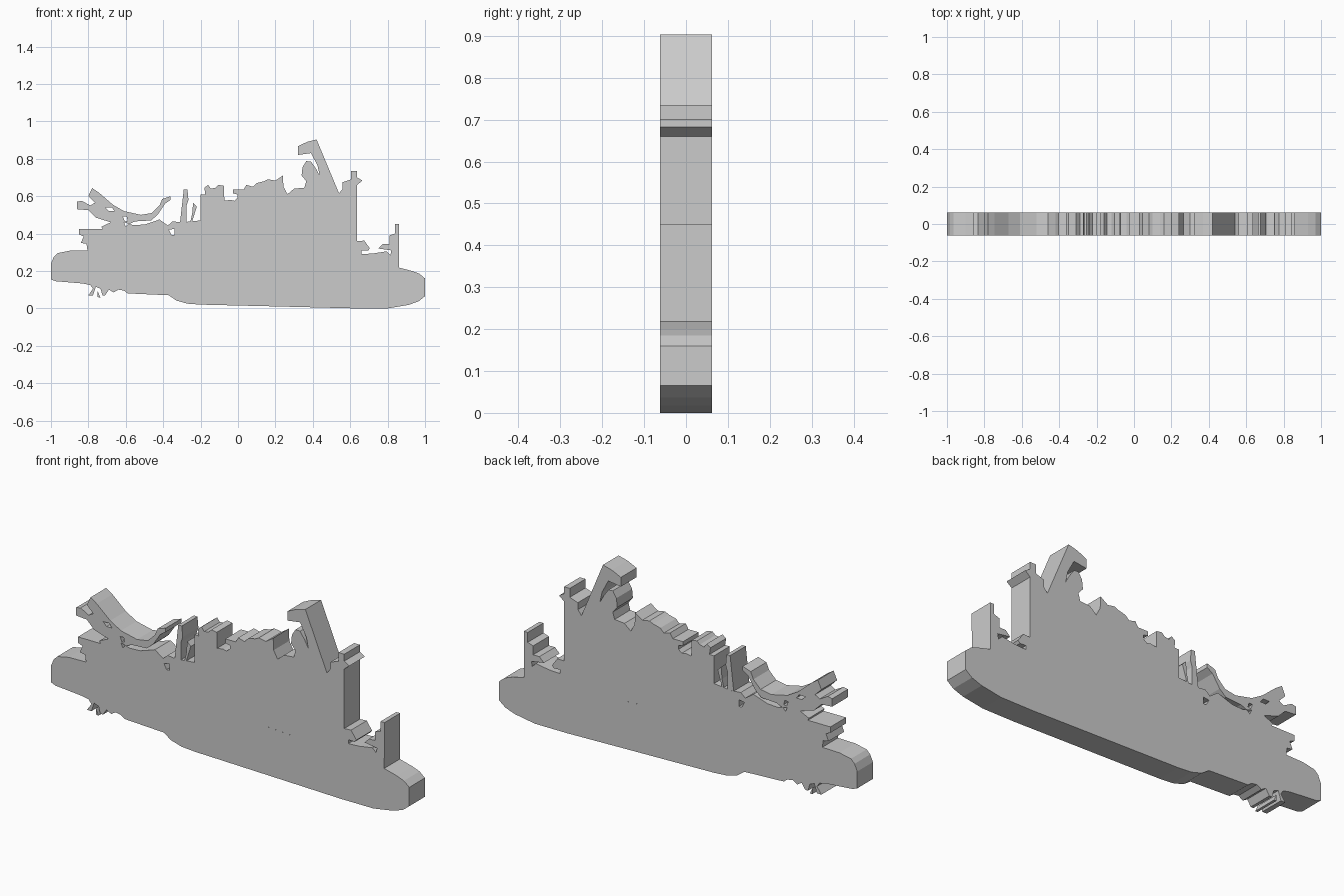
import bpy, bmesh
from mathutils import Vector

HALF = 0.0625  # half thickness of the cut-out


def slab(name, outline, seam=(), holes=()):
    """Flat plate from a side profile. The outline gets edge walls;
    the seam closes the shape where it joins its neighbour, without walls."""
    bm = bmesh.new()
    loops = [(list(outline) + list(seam), len(outline) - 1)]
    loops += [(list(h), len(h)) for h in holes]
    sides = []
    for y in (-HALF, HALF):
        rings, edges = [], []
        for pts, _ in loops:
            vs = [bm.verts.new((x, y, z)) for x, z in pts]
            edges += [bm.edges.new((vs[i - 1], vs[i])) for i in range(len(vs))]
            rings.append(vs)
        bmesh.ops.triangle_fill(bm, edges=edges, use_beauty=True,
                                normal=Vector((0, 1 if y > 0 else -1, 0)))
        sides.append(rings)
    for k, (pts, walls) in enumerate(loops):
        a, b = sides[0][k], sides[1][k]
        for i in range(walls):
            j = (i + 1) % len(pts)
            bm.faces.new((a[i], a[j], b[j], b[i]))
    bmesh.ops.recalc_face_normals(bm, faces=bm.faces)
    mesh = bpy.data.meshes.new(name)
    bm.to_mesh(mesh)
    bm.free()
    obj = bpy.data.objects.new(name, mesh)
    bpy.context.collection.objects.link(obj)
    return obj


# Hull, from the stern deck round the keel to the bow deck
slab("hull", [
    (-.805, .31), (-.9, .308), (-.965, .295), (-.985, .275), (-1, .24), (-1, .155),
    (-.975, .145), (-.83, .133), (-.79, .125), (-.775, .105), (-.8, .07),
    (-.775, .07), (-.76, .115), (-.735, .105), (-.725, .07), (-.71, .07),
    (-.69, .1), (-.665, .085), (-.64, .1), (-.61, .095), (-.59, .08),
    (-.37, .07), (-.33, .042), (-.27, .025), (-.2, .02), (.3, .008),
    (.62, 0), (.8, 0), (.91, .018), (.965, .037), (1, .065), (1, .16),
    (.97, .185), (.93, .2), (.86, .218)])

# Loose fragment under the stern
slab("stern_fragment", [(-.75, .09), (-.75, .06), (-.735, .058), (-.75, .09)])

# Aft deckhouse with a notch window near the derrick posts
slab("aft_deckhouse", [
    (-.805, .31), (-.81, .345), (-.84, .35), (-.825, .385), (-.85, .395),
    (-.85, .425), (-.725, .425), (-.73, .437), (-.68, .46), (-.61, .46),
    (-.6, .437), (-.585, .452), (-.56, .445), (-.5, .448), (-.42, .475),
    (-.375, .443), (-.35, .465), (-.3, .46), (-.2, .47)],
    seam=[(-.2, .276)],
    holes=[[(-.37, .42), (-.34, .425), (-.34, .392), (-.355, .392)]])

# Curved aft crane boom reaching over the deckhouse
slab("aft_boom", [
    (-.68, .46), (-.76, .485), (-.8, .525), (-.86, .53), (-.86, .57),
    (-.835, .575), (-.79, .55), (-.765, .565), (-.8, .6), (-.78, .643),
    (-.745, .62), (-.67, .555), (-.61, .52), (-.52, .5), (-.46, .51),
    (-.42, .55), (-.405, .585), (-.36, .6), (-.36, .58), (-.39, .56),
    (-.43, .5), (-.465, .47), (-.55, .465), (-.58, .452)],
    seam=[(-.585, .452), (-.61, .46)],
    holes=[[(-.71, .54), (-.675, .54), (-.66, .52), (-.69, .52)],
           [(-.615, .49), (-.595, .49), (-.59, .468), (-.605, .465)]])

# Derrick posts
slab("tall_post", [(-.31, .46), (-.29, .635), (-.27, .635), (-.265, .58),
                   (-.275, .55), (-.275, .461)])
slab("short_post", [(-.255, .463), (-.245, .505), (-.24, .565), (-.22, .545),
                    (-.245, .464)])

# Midship superstructure, stepped roofline
slab("midship_house", [
    (-.2, .47), (-.2, .61), (-.175, .61), (-.18, .645), (-.16, .66),
    (-.145, .64), (-.12, .645), (-.105, .66), (-.075, .655), (-.073, .575),
    (-.04, .58), (-.02, .575), (-.002, .59), (-.002, .608), (-.027, .615),
    (-.027, .635), (.03, .635), (.045, .66), (.08, .65), (.1, .67),
    (.14, .68), (.16, .69), (.2, .683), (.24, .71), (.243, .65), (.265, .61)],
    seam=[(.265, .251), (-.2, .276)])

# Bridge block with rounded funnel, folded crane arm and front mast
slab("bridge_and_crane", [
    (.265, .61), (.3, .64), (.355, .645), (.365, .68), (.34, .71),
    (.345, .755), (.365, .787), (.39, .785), (.415, .75), (.437, .71),
    (.425, .765), (.39, .83), (.32, .82), (.32, .867), (.37, .89),
    (.42, .903), (.54, .615), (.56, .64), (.56, .675), (.605, .69),
    (.605, .735), (.637, .735), (.637, .7), (.665, .683), (.637, .66),
    (.637, .36)],
    seam=[(.637, .23), (.265, .251)])

# Bow deck gear and foremast
slab("bow_deck_gear", [
    (.637, .36), (.675, .362), (.705, .32), (.695, .308), (.66, .31),
    (.66, .29), (.72, .293), (.795, .305), (.815, .285), (.82, .31),
    (.75, .32), (.775, .345), (.81, .345), (.81, .39), (.84, .4),
    (.84, .45), (.862, .45), (.86, .218)],
    seam=[(.637, .23)])
